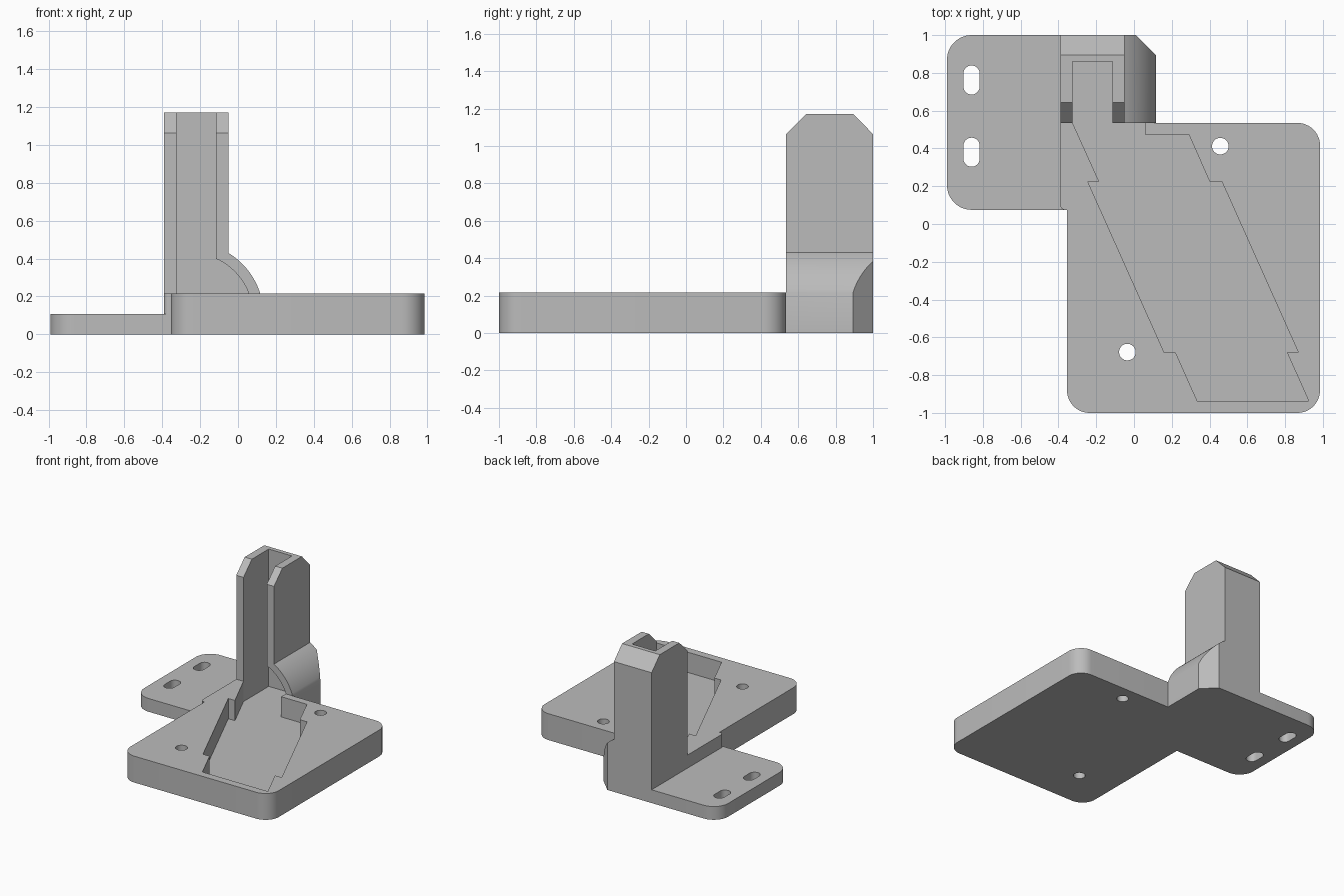
import bpy, bmesh
from math import sin, cos, pi, atan2
from mathutils import Vector

cube = bpy.data.objects.get("Cube")
if cube:
    bpy.data.objects.remove(cube, do_unlink=True)

grey = bpy.data.materials.new("plain grey")
grey.use_nodes = True
grey.diffuse_color = (0.5, 0.5, 0.5, 1)
grey.node_tree.nodes["Principled BSDF"].inputs["Base Color"].default_value = (0.5, 0.5, 0.5, 1)


def prism(name, outline, axis, lo, hi):
    """Extrude a 2D outline along an axis."""
    place = {"x": lambda a, b, h: (h, a, b),
             "y": lambda a, b, h: (a, h, b),
             "z": lambda a, b, h: (a, b, h)}[axis]
    bm = bmesh.new()
    rings = [[bm.verts.new(place(a, b, h)) for a, b in outline] for h in (lo, hi)]
    bm.faces.new(rings[0])
    bm.faces.new(rings[1])
    for i in range(len(outline)):
        j = (i + 1) % len(outline)
        bm.faces.new((rings[0][i], rings[0][j], rings[1][j], rings[1][i]))
    bmesh.ops.recalc_face_normals(bm, faces=bm.faces)
    mesh = bpy.data.meshes.new(name)
    bm.to_mesh(mesh)
    bm.free()
    mesh.materials.append(grey)
    obj = bpy.data.objects.new(name, mesh)
    bpy.context.collection.objects.link(obj)
    return obj


def rounded(corners, steps=12):
    """Outline from (x, y, radius) corners; right-angled corners may be rounded."""
    result = []
    for i, (x, y, r) in enumerate(corners):
        p = Vector((x, y))
        if r == 0:
            result.append((x, y))
            continue
        u = (Vector(corners[i - 1][:2]) - p).normalized()
        v = (Vector(corners[(i + 1) % len(corners)][:2]) - p).normalized()
        for k in range(steps + 1):
            a = k / steps * pi / 2
            q = p + (u + v) * r - v * r * cos(a) - u * r * sin(a)
            result.append((q.x, q.y))
    return result


def arc(cx, cz, r, start, end, steps=16):
    return [(cx + r * cos(start + (end - start) * k / steps),
             cz + r * sin(start + (end - start) * k / steps)) for k in range(steps + 1)]


def combine(target, other, operation):
    """Boolean another part into the target and remove it."""
    mod = target.modifiers.new(other.name, "BOOLEAN")
    mod.object, mod.operation, mod.solver = other, operation, "EXACT"
    bpy.context.view_layer.objects.active = target
    bpy.ops.object.modifier_apply(modifier=mod.name)
    bpy.data.objects.remove(other, do_unlink=True)


PLATE, FLOOR = 0.215, 0.05
LEFT, TOWER_RIGHT, FRONT, BACK = -0.39, -0.05, 0.535, 1.0
CX, CZ = -0.25, 0.10          # centre of the buttress arcs


def buttress_arc(radius, x_end):
    """Arc from the plate top up to the given x."""
    x0 = (radius ** 2 - (PLATE - CZ) ** 2) ** 0.5
    z1 = (radius ** 2 - (x_end - CX) ** 2) ** 0.5
    return arc(CX, CZ, radius, atan2(PLATE - CZ, x0), atan2(z1, x_end - CX))


# Main plate, running back underneath the tower
bracket = prism("bracket", rounded([
    (-0.355, -1, 0.12), (0.985, -1, 0.12), (0.985, FRONT, 0.12), (0.05, FRONT, 0),
    (0.05, 0.8, 0), (LEFT, 0.8, 0), (LEFT, 0.075, 0.025), (-0.355, 0.075, 0)]), "z", 0, PLATE)

# Thin mounting flange
flange = prism("mounting_flange", rounded([
    (-0.99, 0.075, 0.13), (-0.355, 0.075, 0), (-0.355, BACK, 0), (-0.99, BACK, 0.13)]), "z", 0, 0.108)
combine(bracket, flange, "UNION")

# Curved buttress with a bevelled rear corner
outer = buttress_arc(0.385, TOWER_RIGHT)
buttress = prism("buttress", [(-0.2, 0), (outer[0][0], 0)] + outer + [(-0.2, outer[-1][1])],
                 "y", FRONT, BACK)
corner = prism("corner_cutter", [(0.01, BACK), (0.21, BACK - 0.2), (0.3, 1.1), (-0.09, 1.1)],
               "z", -0.1, 0.6)
combine(buttress, corner, "DIFFERENCE")

# Tower with bevelled top edges
tower = prism("tower", [
    (FRONT, 0), (BACK, 0), (BACK, 1.063), (BACK - 0.105, 1.17),
    (FRONT + 0.108, 1.17), (FRONT, 1.063)], "x", LEFT, TOWER_RIGHT)
combine(tower, buttress, "UNION")
combine(bracket, tower, "UNION")

# Stepped slanted pocket in the plate
pocket = prism("pocket_cutter", [
    (-0.325, FRONT), (-0.185, 0.225), (-0.245, 0.225), (0.16, -0.68), (0.22, -0.68),
    (0.335, -0.937), (0.925, -0.937), (0.81, -0.68), (0.87, -0.68), (0.465, 0.225),
    (0.40, 0.225), (0.29, 0.475), (0.057, 0.475), (0.057, FRONT)], "z", FLOOR, 0.3)
combine(bracket, pocket, "DIFFERENCE")

# Tower channel widening under the buttress
inner = buttress_arc(0.328, -0.115)
channel = prism("channel_cutter", [(-0.325, FLOOR), (inner[0][0], FLOOR)] + inner
                + [(-0.115, 1.3), (-0.325, 1.3)], "y", FRONT - 0.003, 0.86)
combine(bracket, channel, "DIFFERENCE")

# Screw holes and adjustment slots
for x, y in ((0.457, 0.412), (-0.035, -0.678)):
    combine(bracket, prism("hole_cutter", arc(x, y, 0.044, 0, 2 * pi, 32)[:-1], "z", -0.1, 0.4),
            "DIFFERENCE")
for y in (0.762, 0.38):
    ends = arc(-0.86, y + 0.034, 0.043, 0, pi) + arc(-0.86, y - 0.034, 0.043, pi, 2 * pi)
    combine(bracket, prism("slot_cutter", ends, "z", -0.1, 0.4), "DIFFERENCE")

bpy.ops.object.select_all(action="DESELECT")
bracket.select_set(True)
bpy.context.view_layer.objects.active = bracket
bpy.ops.object.shade_smooth_by_angle(angle=pi / 7)
